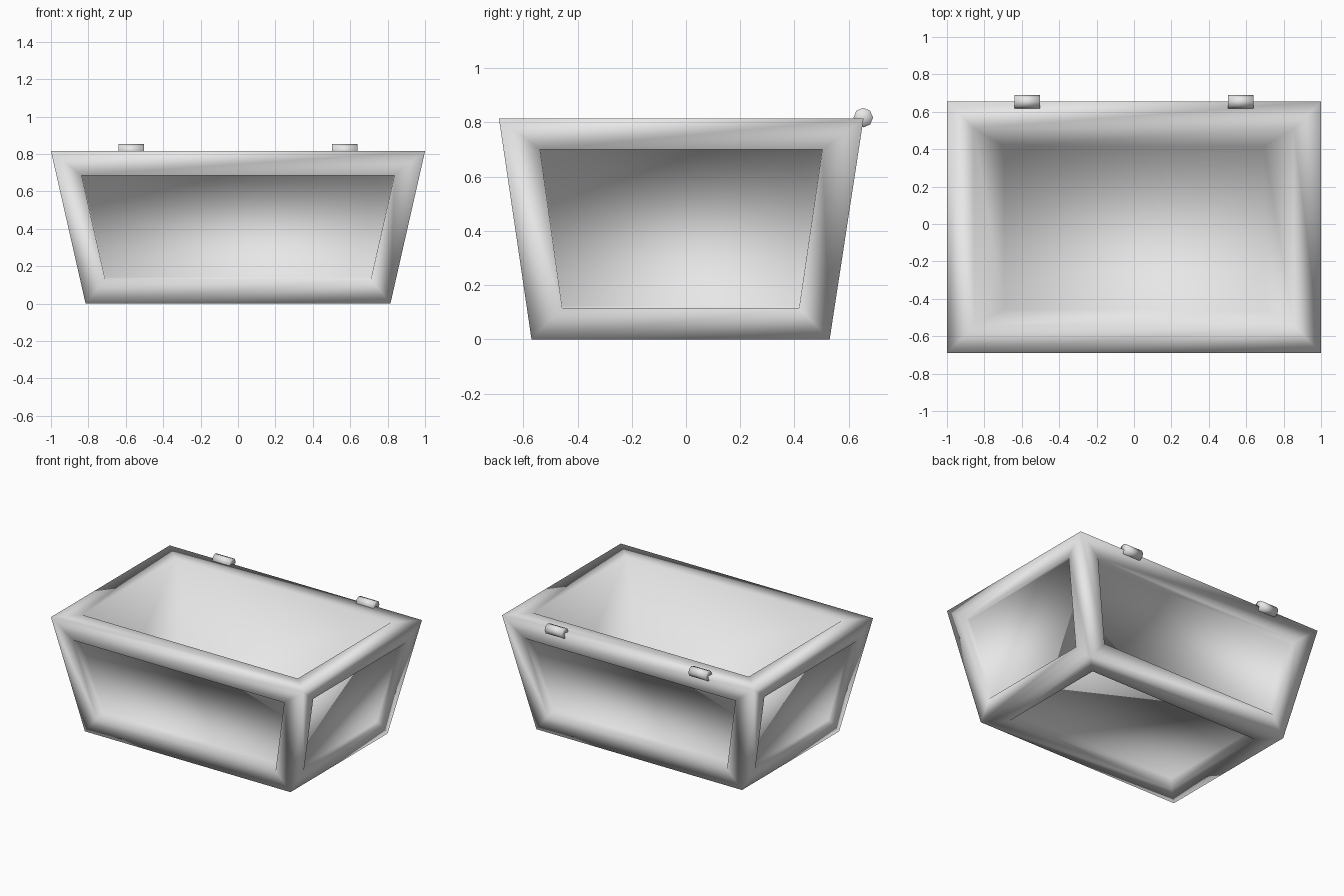
import bpy, bmesh, math
from mathutils import Matrix, Vector

cube = bpy.data.objects.get("Cube")
if cube:
    bpy.data.objects.remove(cube, do_unlink=True)

grey = bpy.data.materials.new("plain_grey")
grey.use_nodes = True
COLOUR = (0.8, 0.8, 0.8, 1)
grey.diffuse_color = COLOUR
for node in grey.node_tree.nodes:
    if node.type == 'BSDF_PRINCIPLED':
        node.inputs["Base Color"].default_value = COLOUR


def make_object(name, bm):
    for f in bm.faces:
        f.smooth = True
    mesh = bpy.data.meshes.new(name)
    bm.to_mesh(mesh)
    bm.free()
    mesh.materials.append(grey)
    obj = bpy.data.objects.new(name, mesh)
    bpy.context.collection.objects.link(obj)
    return obj


def inset(bm, face, thickness, depth=0.0):
    bmesh.ops.inset_individual(bm, faces=[face], thickness=thickness,
                               depth=depth, use_even_offset=True)
    bm.normal_update()


# Tapered outer box
bm = bmesh.new()
bmesh.ops.create_cube(bm, size=2)
for v in bm.verts:
    top = v.co.z > 0
    half_x = 1.0 if top else 0.815
    front, back = (-0.69, 0.655) if top else (-0.57, 0.53)
    v.co = (math.copysign(half_x, v.co.x),
            front if v.co.y < 0 else back,
            0.815 if top else 0)
bm.normal_update()

for face in list(bm.faces):
    if face.normal.z > 0.9:
        # Rim and hollow basin
        inset(bm, face, 0.145)
        inset(bm, face, 0.01)
        for v in face.verts:
            v.co = (math.copysign(0.695, v.co.x),
                    -0.455 if v.co.y < 0 else 0.415, 0.125)
        bm.normal_update()
    else:
        # Recessed panel inside a raised frame
        end_panel = abs(face.normal.x) > 0.5
        inset(bm, face, 0.131)
        if end_panel:
            # End panels have slimmer top and bottom rails
            centre = face.calc_center_median()
            for v in face.verts:
                v.co.x += 0.045 * (v.co.x - centre.x)
                v.co.z += 0.045 * (v.co.z - centre.z)
        inset(bm, face, 0.0003, -0.036 if end_panel else -0.078)
make_object("basin", bm)

# Pair of hinge barrels on the back rim
for name, x in (("right_hinge", -0.57), ("left_hinge", 0.57)):
    bm = bmesh.new()
    bmesh.ops.create_cone(bm, cap_ends=True, segments=8, radius1=0.036,
                          radius2=0.036, depth=0.136,
                          matrix=Matrix.Rotation(math.pi / 2, 4, 'Y'))
    bm.normal_update()
    # Slightly dished ends
    caps = [f for f in bm.faces if len(f.verts) > 4]
    bmesh.ops.poke(bm, faces=caps, offset=-0.006)
    bmesh.ops.translate(bm, verts=bm.verts, vec=Vector((x, 0.654, 0.818)))
    make_object(name, bm)
